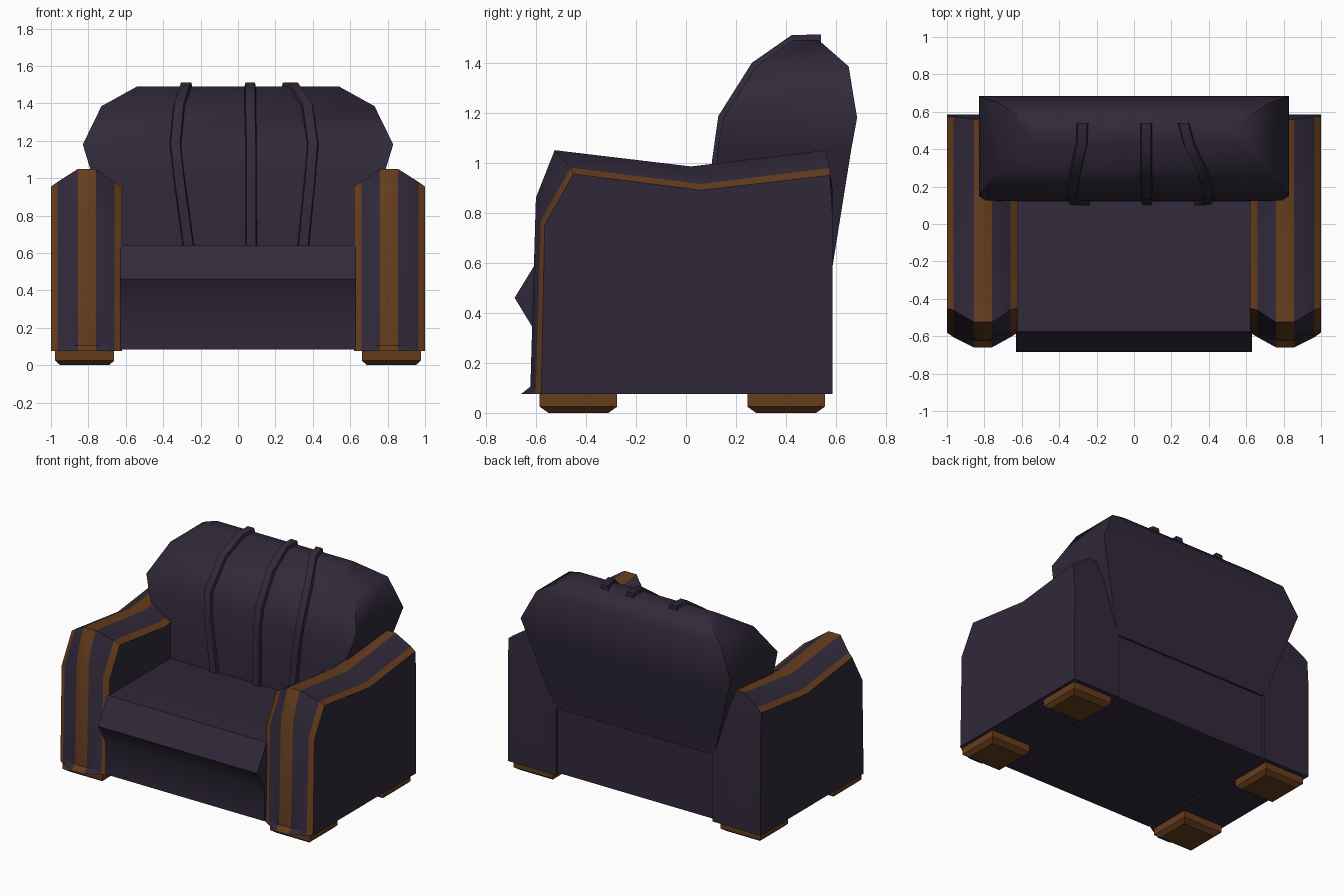
import bpy, bmesh, math
from mathutils import Vector

if "Cube" in bpy.data.objects:
    bpy.data.objects.remove(bpy.data.objects["Cube"])


def material(name, color):
    m = bpy.data.materials.new(name)
    m.diffuse_color = (*color, 1)
    m.use_nodes = True
    m.node_tree.nodes["Principled BSDF"].inputs["Base Color"].default_value = m.diffuse_color
    return m


FABRIC = material("dark_fabric", (0.03, 0.022, 0.042))
TRIM = material("brown_trim", (0.13, 0.046, 0.012))


def loft(name, rings, mats=(FABRIC,), mat_of=lambda i, j: 0, mirror_x=False, angle=35):
    """Skin closed rings of equal length, cap both ends."""
    bm = bmesh.new()
    rows = [[bm.verts.new(p) for p in ring] for ring in rings]
    n = len(rows[0])
    for i, (a, b) in enumerate(zip(rows, rows[1:])):
        for j in range(n):
            k = (j + 1) % n
            bm.faces.new((a[j], a[k], b[k], b[j])).material_index = mat_of(i, j)
    bm.faces.new(rows[0])
    bm.faces.new(rows[-1])
    bmesh.ops.recalc_face_normals(bm, faces=bm.faces)
    me = bpy.data.meshes.new(name)
    bm.to_mesh(me)
    bm.free()
    ob = bpy.data.objects.new(name, me)
    bpy.context.collection.objects.link(ob)
    for m in mats:
        me.materials.append(m)
    if mirror_x:
        ob.modifiers.new("mirror", "MIRROR").use_mirror_merge = False
    bpy.ops.object.select_all(action='DESELECT')
    ob.select_set(True)
    bpy.context.view_layer.objects.active = ob
    bpy.ops.object.shade_smooth_by_angle(angle=math.radians(angle))
    return ob


def rect(x0, x1, y0, y1, z):
    return [(x0, y0, z), (x1, y0, z), (x1, y1, z), (x0, y1, z)]


# Armrests: side profiles lofted across x, striped along the front and top
side = [(-.58, .075), (-.578, .1), (-.565, .75), (-.45, .955), (.06, .89), (.575, .95), (.585, .8), (.585, .075)]
edge = [(-.605, .075), (-.60, .1), (-.58, .77), (-.46, .98), (.06, .915), (.575, .978), (.585, .8), (.585, .075)]
crown = [(-.66, .075), (-.622, .105), (-.60, .86), (-.525, 1.05), (.02, .985), (.56, 1.05), (.585, .9), (.585, .075)]
columns = [(.62, side), (.66, edge), (.76, crown), (.855, crown), (.965, edge), (1.0, side)]
loft("armrests", [[(x, y, z) for y, z in prof] for x, prof in columns], (FABRIC, TRIM),
     lambda i, j: 1 if i % 2 == 0 and j < 5 else 0, mirror_x=True)

# Seat and base: one profile with a bulging front
base = [(-.60, .085), (-.60, .32), (-.685, .46), (-.575, .64), (.2, .64), (.5, .56), (.565, .56), (.565, .085)]
loft("seat", [[(x, y, z) for y, z in base] for x in (-.63, .63)], angle=50)

# Backrest: stacked rectangles, widest at shoulder height
levels = [(.63, .12, .58, .55), (.79, .125, .66, 1.05), (.83, .15, .684, 1.18),
          (.73, .28, .65, 1.385), (.54, .43, .53, 1.49)]
loft("backrest", [rect(-w, w, y0, y1, z) for w, y0, y1, z in levels], angle=45)

# Raised seams that run over the front of the backrest
track = [(.12, .6), (.125, 1.0), (.15, 1.18), (.28, 1.385), (.43, 1.49), (.54, 1.49)]
outward = [(-1, 0), (-1, .05), (-.95, .3), (-.75, .65), (-.3, .95), (0, 1)]
seams = {"left_seam": (-.26, -.315, -.335, -.315, -.28, -.275),
         "middle_seam": (.07, .07, .07, .065, .065, .065),
         "right_seam": (.345, .385, .40, .37, .295, .265)}
for name, xs in seams.items():
    rings = []
    for x, (y, z), (ny, nz) in zip(xs, track, outward):
        c, n, s = Vector((x, y, z)), Vector((0, ny, nz)), Vector((1, 0, 0))
        rings.append([c - s * .035 - n * .02, c - s * .025 + n * .022,
                      c + s * .025 + n * .022, c + s * .035 - n * .02])
    loft(name, rings, angle=45)

# Feet: short blocks with a tapered bottom
for name, y in (("front_feet", -.43), ("back_feet", .40)):
    rings = [rect(.82 - w, .82 + w, y - d, y + d, z)
             for w, d, z in ((.13, .12, 0), (.158, .155, .025), (.158, .155, .08))]
    loft(name, rings, (TRIM,), mirror_x=True)
